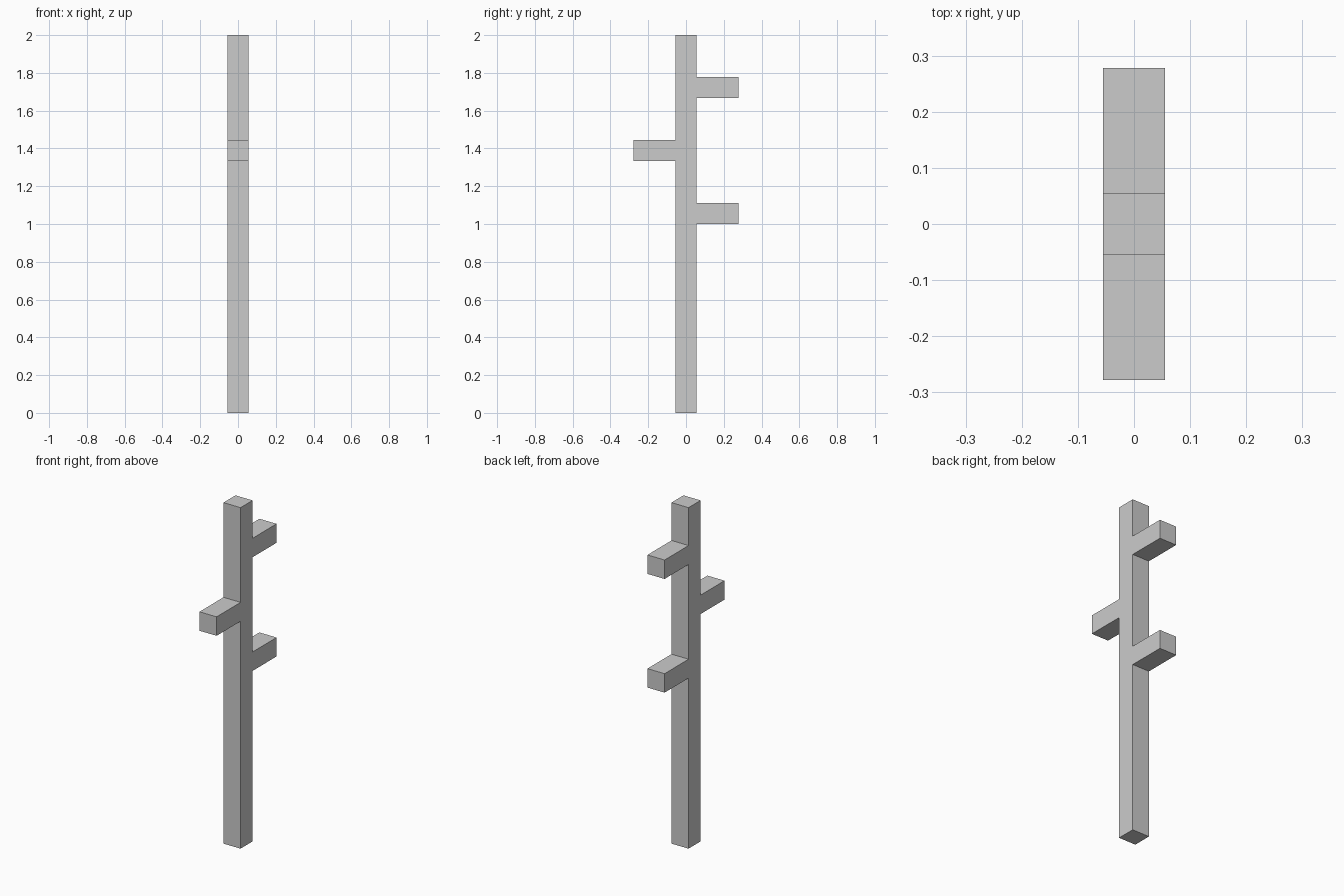
import bpy
import bmesh
from mathutils import Matrix, Vector

if "Cube" in bpy.data.objects:
    bpy.data.objects.remove(bpy.data.objects["Cube"])

U = 1 / 9  # square section of post and pegs


def box(name, lo, hi):
    lo, hi = Vector(lo), Vector(hi)
    bm = bmesh.new()
    bmesh.ops.create_cube(bm, size=1, matrix=Matrix.Translation((lo + hi) / 2)
                          @ Matrix.Diagonal((hi - lo).to_4d()))
    mesh = bpy.data.meshes.new(name)
    bm.to_mesh(mesh)
    bm.free()
    obj = bpy.data.objects.new(name, mesh)
    bpy.context.collection.objects.link(obj)
    return obj


# Upright post
box("post", (-U / 2, -U / 2, 0), (U / 2, U / 2, 2))

# Pegs alternating back and front, each two sections long
for name, side, z in (("lower_back_peg", 1, 9 * U),
                      ("front_peg", -1, 12 * U),
                      ("upper_back_peg", 1, 15 * U)):
    y0, y1 = sorted((side * U / 2, side * U * 2.5))
    box(name, (-U / 2, y0, z), (U / 2, y1, z + U))
